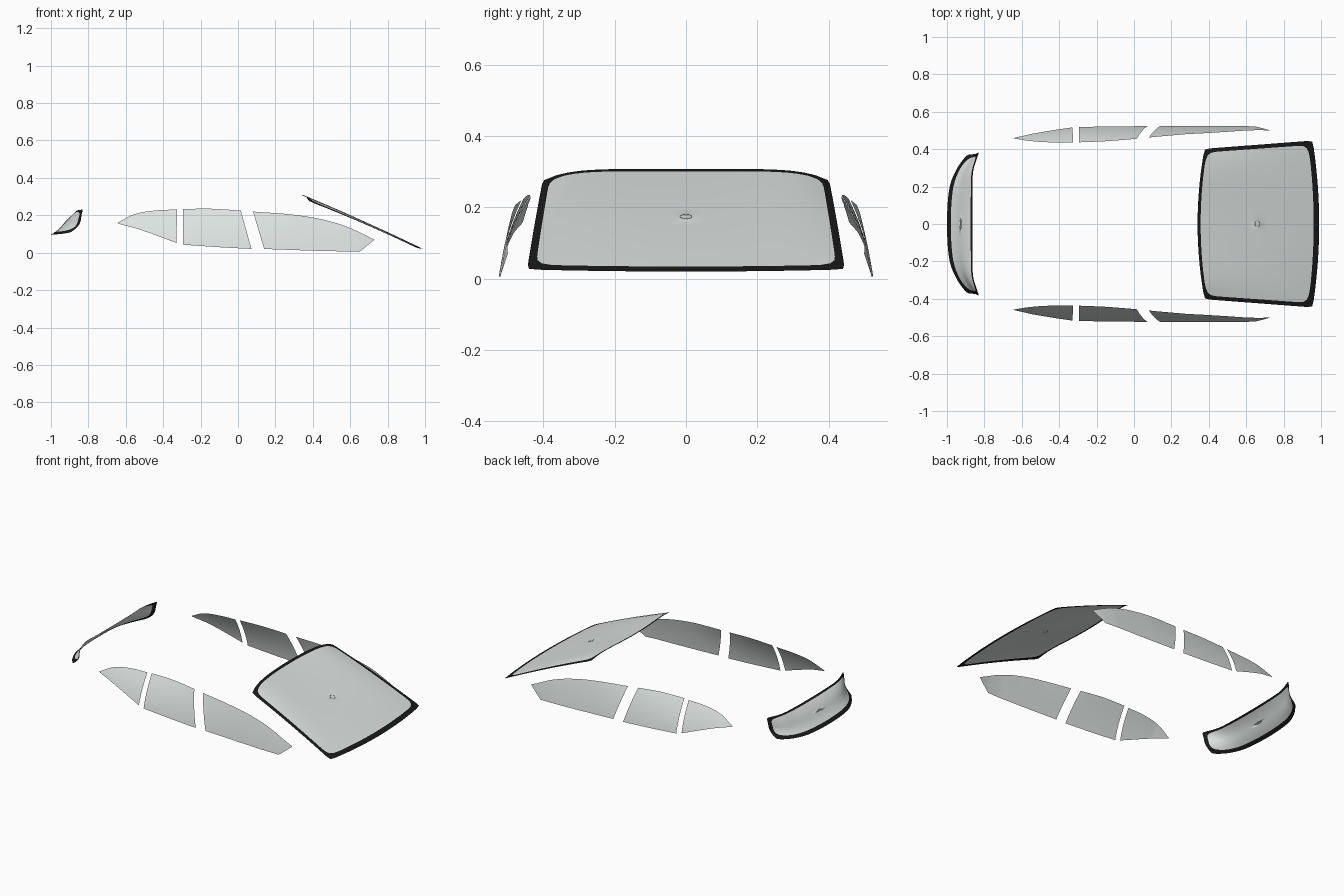
import bpy, math
from mathutils import Vector

if "Cube" in bpy.data.objects:
    bpy.data.objects.remove(bpy.data.objects["Cube"])


def material(name, color):
    m = bpy.data.materials.new(name)
    m.diffuse_color = color
    m.use_nodes = True
    m.node_tree.nodes["Principled BSDF"].inputs["Base Color"].default_value = m.diffuse_color
    return m


GLASS = material("pale_glass", (0.72, 0.77, 0.75, 0.75))
BLACK = material("black_border", (0.01, 0.01, 0.01, 1))


def curve(pts, t):
    """Smooth curve through the points, t from 0 to 1."""
    p = [Vector(q) for q in pts]
    p = [2 * p[0] - p[1]] + p + [2 * p[-1] - p[-2]]
    n = len(pts) - 1
    i = min(int(t * n), n - 1)
    f = t * n - i
    a, b, c, d = p[i:i + 4]
    return 0.5 * (2 * b + (c - a) * f + (2 * a - 5 * b + 4 * c - d) * f ** 2
                  + (3 * b - a - 3 * c + d) * f ** 3)


def lerp_table(table, x):
    if x <= table[0][0]:
        return table[0][1]
    for (x0, y0), (x1, y1) in zip(table, table[1:]):
        if x <= x1:
            return y0 + (y1 - y0) * (x - x0) / (x1 - x0)
    return table[-1][1]


def make_object(name, verts, faces, mat):
    me = bpy.data.meshes.new(name)
    me.from_pydata([tuple(v) for v in verts], [], faces)
    me.materials.append(mat)
    me.polygons.foreach_set("use_smooth", [True] * len(faces))
    ob = bpy.data.objects.new(name, me)
    bpy.context.collection.objects.link(ob)
    return ob


def bordered_glass(name, surf, side, low, high, n_out, n_in, seg=128, rings=12):
    """Glass with a black frame band; surf maps (u, v) in -1..1 to space."""
    def loop(n, k, inner):
        out = []
        for i in range(seg):
            a = 2 * math.pi * i / seg
            c, s = math.cos(a), math.sin(a)
            r = k * (abs(c) ** n + abs(s) ** n) ** (-1 / n)
            u, v = r * c, r * s
            if inner:
                u *= 1 - side
                v = (low - high) / 2 + v * (1 - (low + high) / 2)
            out.append((u, v))
        return out

    def bridge(count):
        return [(k * seg + i, k * seg + (i + 1) % seg, (k + 1) * seg + (i + 1) % seg,
                 (k + 1) * seg + i) for k in range(count) for i in range(seg)]

    # black frame band
    a, b = loop(n_in, 1, True), loop(n_out, 1, False)
    mid = [((p[0] + q[0]) / 2, (p[1] + q[1]) / 2) for p, q in zip(a, b)]
    make_object(name + "_border", [surf(*q) for q in a + mid + b],
                [f[::-1] for f in bridge(2)], BLACK)
    # glass
    uv = []
    for k in range(1, rings + 1):
        uv += loop(2 + (n_in - 2) * (k / rings) ** 2, k / rings, True)
    faces = [f[::-1] for f in bridge(rings - 1)]
    uv.append((0, (low - high) / 2))
    faces += [(i, (i + 1) % seg, len(uv) - 1)[::-1] for i in range(seg)]
    make_object(name + "_glass", [surf(*q) for q in uv], [f[::-1] for f in faces], GLASS)
    bpy.data.objects[name + "_border"].data.flip_normals()


# front windscreen
def windscreen(u, v):
    t, q = (v + 1) / 2, abs(u)
    x0, z0 = 0.99 - 0.035 * q ** 2, 0.02 + 0.006 * q ** 2
    x1, z1 = 0.34 + 0.037 * q ** 2, 0.308 - 0.032 * q ** 6
    bow = 0.028 * t * (1 - t)
    return (x0 + (x1 - x0) * t, u * (0.446 - 0.044 * t), z0 + (z1 - z0) * t + bow)


bordered_glass("windscreen", windscreen, 0.05, 0.09, 0.05, 60, 18)

# rear window: lower and upper edges, wrapped around the tail
LOW = [(-1.0, 0, .095), (-.988, .185, .097), (-.95, .29, .1), (-.895, .37, .108)]
HIGH = [(-.863, 0, .218), (-.863, .15, .22), (-.86, .28, .226), (-.828, .383, .232)]


def mirrored(pts):
    return [(x, -y, z) for x, y, z in pts[:0:-1]] + pts


def rear_window(u, v):
    u, t = -u, (v + 1) / 2
    a, b = curve(mirrored(LOW), (u + 1) / 2), curve(mirrored(HIGH), (u + 1) / 2)
    p = a.lerp(b, t)
    p.x += 0.02 * u ** 4 * math.sin(math.pi * t) + 0.006 * math.sin(2 * math.pi * t)
    return p


bordered_glass("rear_window", rear_window, 0.07, 0.24, 0.12, 24, 7)

# side windows: barrel-curved body side, outlines given in x and z
BASE = [(-.645, .508), (-.54, .52), (-.33, .527), (.57, .526), (.66, .521), (.73, .512)]
BULGE = [(-.33, 1.04), (0, .75), (.28, .36), (.44, .3)]


def side_window(name, low, high, ns=28, nt=10):
    verts, faces = [], []
    for i in range(ns + 1):
        a, b = curve(low, i / ns), curve(high, i / ns)
        for j in range(nt + 1):
            x, z = a.lerp(b, j / nt)
            y = lerp_table(BASE, x) - 0.15 * z - lerp_table(BULGE, x) * z * z
            verts.append((x, y, z))
    for i in range(ns):
        for j in range(nt):
            k = i * (nt + 1) + j
            faces.append((k, k + 1, k + nt + 2, k + nt + 1))
    ob = make_object(name, verts, faces, GLASS)
    ob.modifiers.new("Mirror", 'MIRROR').use_axis = (False, True, False)


side_window("front_side_window",
            [(.14, .02), (.4, .011), (.65, .005)],
            [(.08, .22), (.28, .205), (.44, .18), (.58, .14), (.73, .07)])
side_window("middle_side_window",
            [(-.295, .043), (-.11, .03), (.072, .02)],
            [(-.295, .234), (-.14, .235), (.015, .225)])
side_window("rear_quarter_window",
            [(-.64, .155), (-.52, .122), (-.33, .053)],
            [(-.645, .16), (-.55, .207), (-.44, .226), (-.325, .231)])
